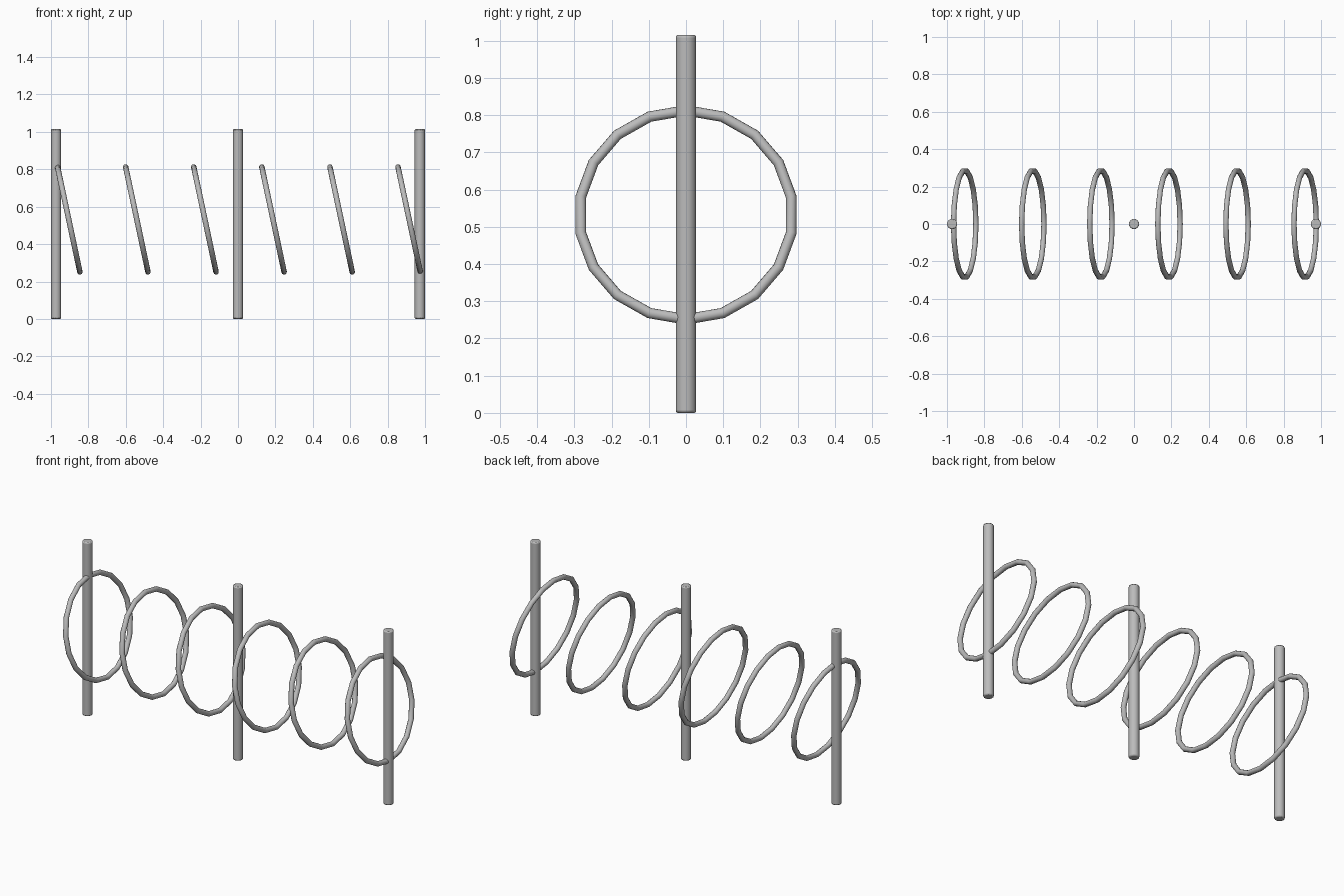
import bpy
import math

cube = bpy.data.objects.get("Cube")
if cube:
    bpy.data.objects.remove(cube, do_unlink=True)

POST_R, POST_H = 0.0275, 1.015
RING_R, TUBE_R = 0.287, 0.0145
TILT = math.radians(12)

# Single grey metal
metal = bpy.data.materials.new("grey metal")
metal.use_nodes = True
grey = (0.5, 0.5, 0.5, 1)
metal.diffuse_color = grey
metal.node_tree.nodes["Principled BSDF"].inputs["Base Color"].default_value = grey


def finish(name, angle):
    obj = bpy.context.object
    obj.name = name
    obj.data.materials.append(metal)
    bpy.ops.object.shade_smooth_by_angle(angle=math.radians(angle))
    return obj


# Three upright posts with softened ends
for side, x in (("right", -1 + POST_R), ("middle", 0), ("left", 1 - POST_R)):
    bpy.ops.mesh.primitive_cylinder_add(
        vertices=16, radius=POST_R, depth=POST_H, location=(x, 0, POST_H / 2))
    post = finish(side + "_post", 50)
    bevel = post.modifiers.new("soft_ends", 'BEVEL')
    bevel.width = 0.006
    bevel.segments = 2
    bevel.limit_method = 'ANGLE'
    bevel.angle_limit = math.radians(60)

# Row of six tilted rings, tops leaning toward -x
for i in range(6):
    bpy.ops.mesh.primitive_torus_add(
        major_segments=18, minor_segments=12,
        major_radius=RING_R, minor_radius=TUBE_R,
        location=(-0.905 + 0.364 * i, 0, 0.532),
        rotation=(0, math.pi / 2 - TILT, 0))
    finish(f"ring_{i + 1}", 50)
